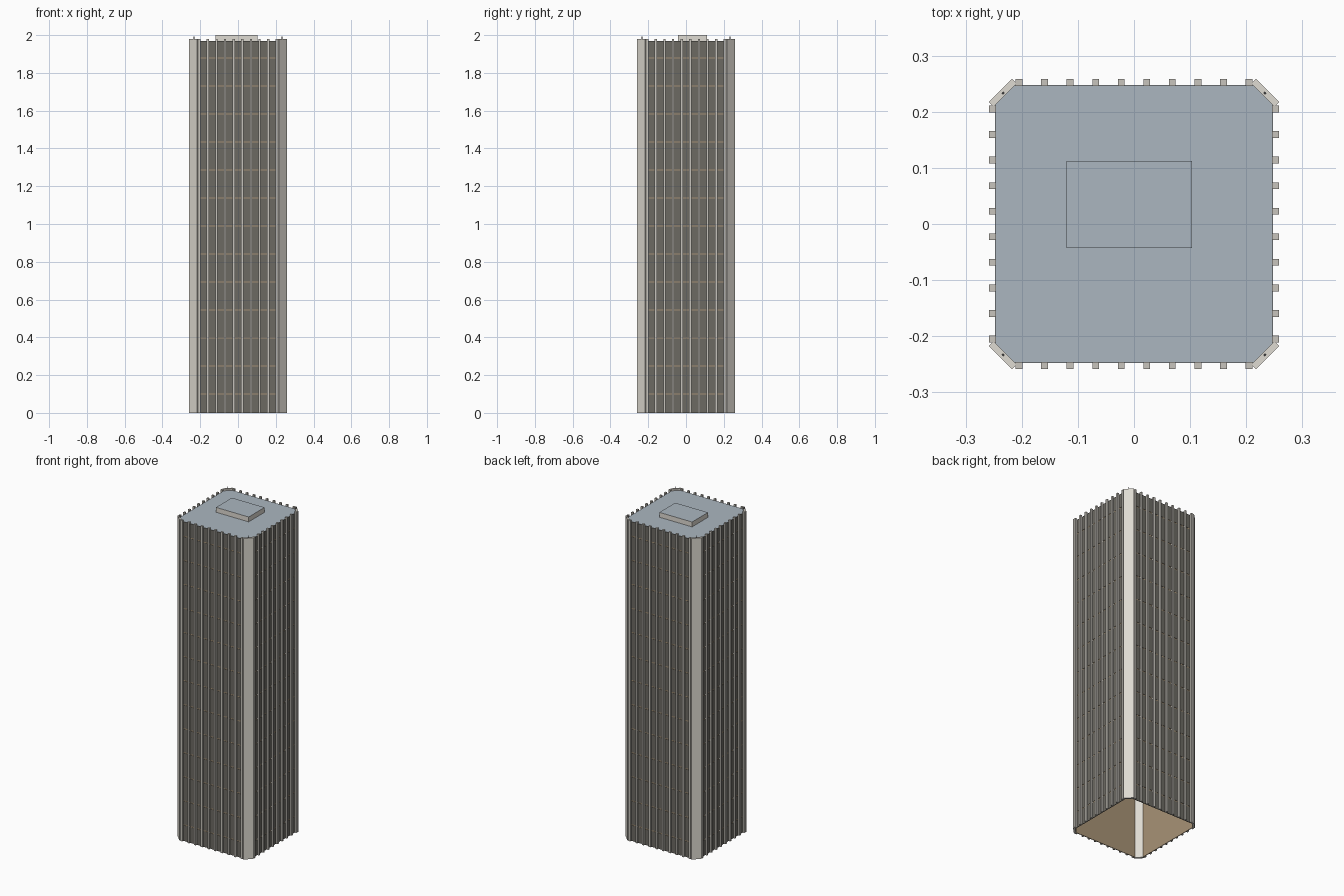
import bpy
import bmesh
from math import pi
from mathutils import Matrix, Vector

cube = bpy.data.objects.get("Cube")
if cube:
    bpy.data.objects.remove(cube, do_unlink=True)


def material(name, rgb):
    m = bpy.data.materials.new(name)
    m.use_nodes = True
    m.diffuse_color = (*rgb, 1)
    m.node_tree.nodes["Principled BSDF"].inputs["Base Color"].default_value = (*rgb, 1)
    return m


STONE = material("pale stone", (0.74, 0.71, 0.65))
FIN = material("grey stone", (0.58, 0.56, 0.51))
GLASS = material("dark panel", (0.15, 0.142, 0.123))
BROWN = material("brown wall", (0.39, 0.29, 0.18))
ROOF = material("blue grey roof", (0.41, 0.47, 0.53))
METAL = material("dark metal", (0.06, 0.06, 0.06))


def add_box(bm, low, high, turn=0):
    """Box between two corners, turned about the vertical axis."""
    low, high = Vector(low), Vector(high)
    place = Matrix.Translation((low + high) / 2) @ Matrix.Diagonal((*(high - low), 1))
    bmesh.ops.create_cube(bm, size=1, matrix=Matrix.Rotation(turn, 4, "Z") @ place)


def finish(bm, name, *mats):
    mesh = bpy.data.meshes.new(name)
    bm.to_mesh(mesh)
    bm.free()
    for m in mats:
        mesh.materials.append(m)
    obj = bpy.data.objects.new(name, mesh)
    bpy.context.collection.objects.link(obj)
    return obj


def four_sides(name, mat, boxes, offset=0):
    """Repeat boxes on all four sides (or corners, with an offset)."""
    bm = bmesh.new()
    for side in range(4):
        for low, high in boxes:
            add_box(bm, low, high, side * pi / 2 + offset)
    return finish(bm, name, mat)


HALF, FLAT = 0.247, 0.212
ROOF_Z, TOP_Z = 1.97, 1.98
STOREY, FIRST, GAP = 0.1483, 0.10, 0.003

# Hollow wall shell, open at the bottom
four_sides("inner_wall", BROWN,
           [((-FLAT, -HALF + 0.001, 0), (FLAT, -HALF + 0.003, ROOF_Z - 0.002))])

# Dark panels, with the wall showing as a thin line between storeys
lines = [FIRST + i * STOREY for i in range(13)]
starts = [0] + [z + GAP for z in lines]
ends = [z - GAP for z in lines] + [ROOF_Z - 0.001]
four_sides("storey_panel", GLASS,
           [((-FLAT, -HALF - 0.0005, a), (FLAT, -HALF + 0.002, b))
            for a, b in zip(starts, ends)])

# Vertical fins
fin_x = [-0.205 + i * 0.41 / 9 for i in range(10)]
four_sides("facade_fin", FIN,
           [((x - 0.006, -0.258, 0), (x + 0.006, -HALF + 0.001, TOP_Z)) for x in fin_x])

# Chamfered corner piers and their small rods
four_sides("corner_pier", STONE,
           [((-0.029, -0.337, 0), (0.029, -0.325, TOP_Z))], pi / 4)
four_sides("corner_rod", METAL,
           [((-0.002, -0.332, TOP_Z), (0.002, -0.328, 1.993))], pi / 4)

# Flat roof with cut corners
bm = bmesh.new()
corners = [(FLAT, -HALF), (HALF, -FLAT), (HALF, FLAT), (FLAT, HALF)]
corners += [(-x, -y) for x, y in corners]
face = bm.faces.new([bm.verts.new((x, y, ROOF_Z)) for x, y in corners])
if face.normal.z < 0:
    face.normal_flip()
finish(bm, "roof", ROOF)

# Rooftop plant room with a roof-coloured top
bm = bmesh.new()
add_box(bm, (-0.12, -0.043, ROOF_Z), (0.103, 0.112, 2.0))
bm.normal_update()
for f in bm.faces:
    f.material_index = int(f.normal.z > 0.5)
finish(bm, "plant_room", STONE, ROOF)
